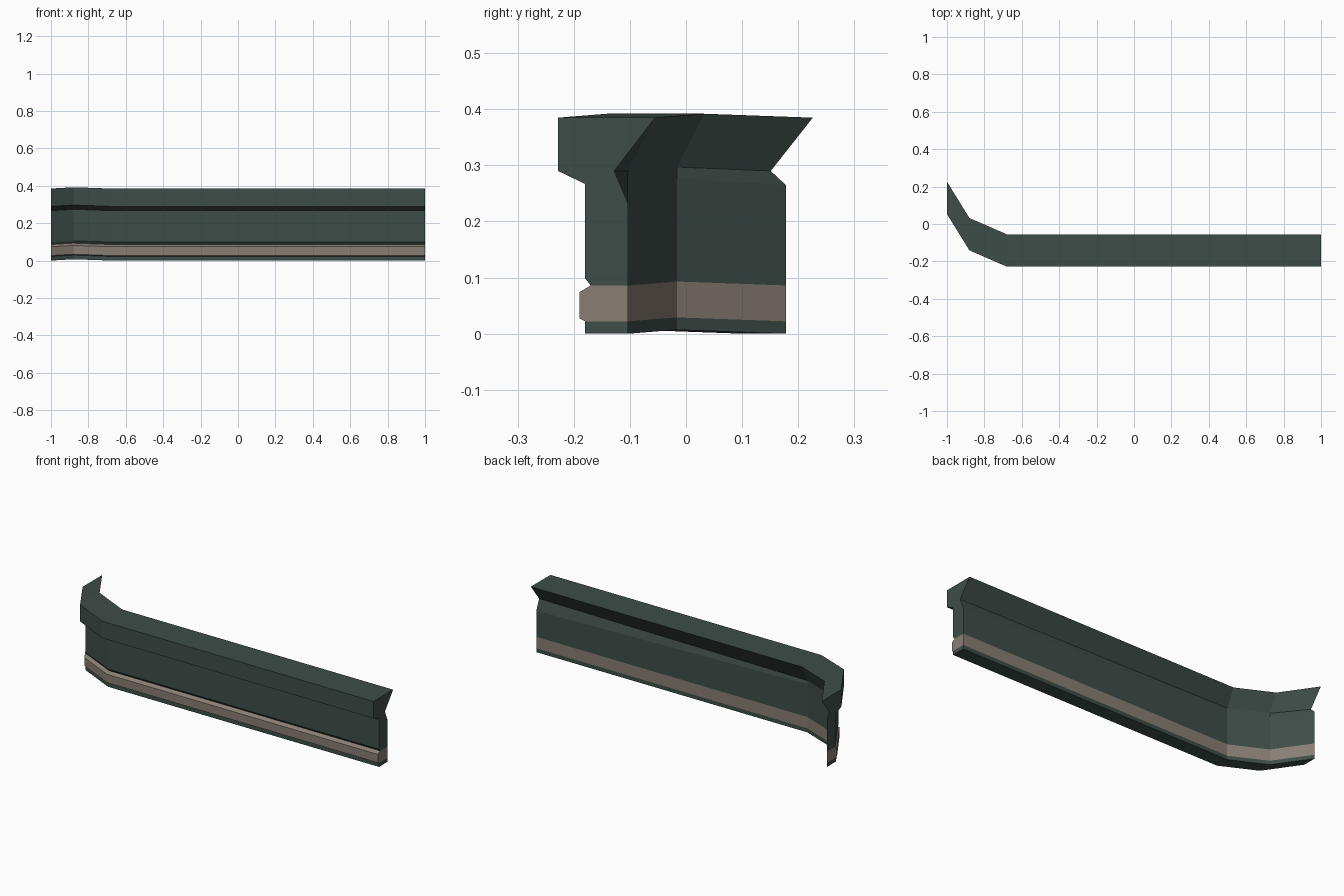
import bpy, bmesh

if "Cube" in bpy.data.objects:
    bpy.data.objects.remove(bpy.data.objects["Cube"])


def material(name, rgb):
    m = bpy.data.materials.new(name)
    m.diffuse_color = (*rgb, 1)
    m.use_nodes = True
    m.node_tree.nodes["Principled BSDF"].inputs["Base Color"].default_value = m.diffuse_color
    return m


green = material("dark grey green", (0.048, 0.074, 0.064))
brown = material("warm grey trim", (0.25, 0.21, 0.175))

# Path stations: x, shift in y, shift in z, notch depth, notch bottom height
STATIONS = [
    (1.0, 0.0, 0.0, 0.025, 0.232),
    (-0.68, 0.0, 0.0, 0.0, 0.27),
    (-0.88, 0.087, 0.007, 0.0, 0.27),
    (-1.0, 0.281, 0.0, 0.027, 0.265),
]


def base_profile(notch, low):
    return [(-0.18, 0), (-0.103, 0), (-0.103, 0.022), (-0.18, 0.022)]


def trim_profile(notch, low):
    return [(-0.18, 0.022), (-0.103, 0.022), (-0.103, 0.086), (-0.17, 0.086),
            (-0.19, 0.074), (-0.19, 0.027)]


def wall_profile(notch, low):
    return [(-0.17, 0.086), (-0.103, 0.086), (-0.103, low), (-0.103 - notch, 0.29),
            (-0.055, 0.385), (-0.228, 0.385), (-0.228, 0.29), (-0.18, 0.267),
            (-0.18, 0.099)]


def sweep(name, profile, mat):
    """Carry a y-z profile along the bent path and cap both ends."""
    bm = bmesh.new()
    rings = [[bm.verts.new((x, y + dy, z + dz)) for y, z in profile(notch, low)]
             for x, dy, dz, notch, low in STATIONS]
    n = len(rings[0])
    for a, b in zip(rings, rings[1:]):
        for i in range(n):
            j = (i + 1) % n
            bm.faces.new((a[i], a[j], b[j], b[i]))
    bm.faces.new(rings[0])
    bm.faces.new(rings[-1][::-1])
    bmesh.ops.recalc_face_normals(bm, faces=bm.faces)
    mesh = bpy.data.meshes.new(name)
    bm.to_mesh(mesh)
    bm.free()
    mesh.materials.append(mat)
    bpy.context.collection.objects.link(bpy.data.objects.new(name, mesh))


sweep("wall_base", base_profile, green)      # strip on the ground
sweep("trim_band", trim_profile, brown)      # raised band near the bottom
sweep("wall_and_ledge", wall_profile, green) # wall with flared top ledge
